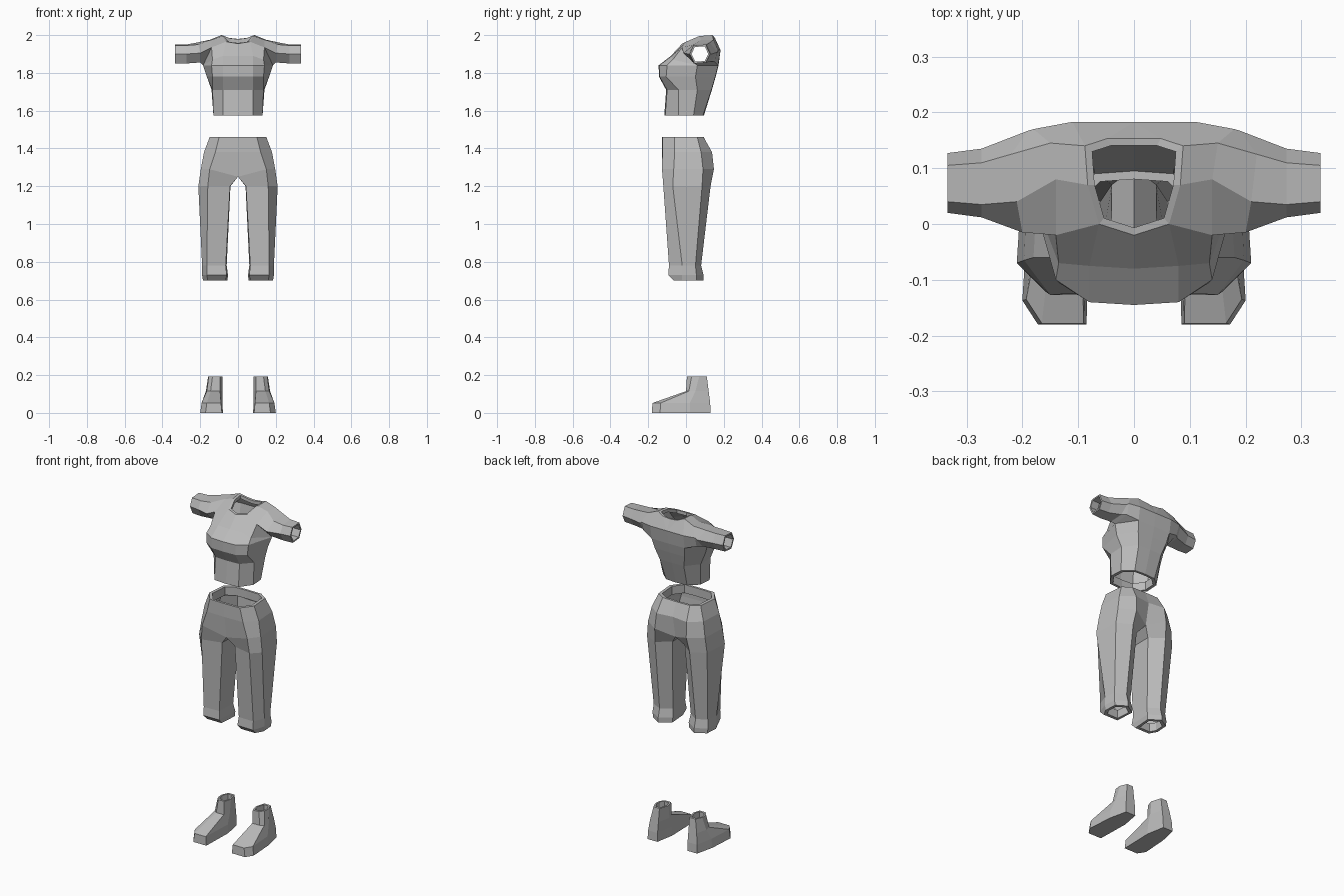
import bpy
import bmesh
from mathutils import Vector

default_cube = bpy.data.objects.get("Cube")
if default_cube:
    bpy.data.objects.remove(default_cube, do_unlink=True)

fabric = bpy.data.materials.new("plain_grey_fabric")
fabric.use_nodes = True
fabric.diffuse_color = (0.5, 0.5, 0.5, 1)
fabric.node_tree.nodes["Principled BSDF"].inputs["Base Color"].default_value = (0.5, 0.5, 0.5, 1)


def ring(bm, points, z=None):
    """Add one row of vertices; flat rows share a height z."""
    return [bm.verts.new(p if len(p) == 3 else (p[0], p[1], z)) for p in points]


def bridge(bm, lower, upper, closed=False):
    """Join two rows of equal length with quads."""
    count = len(lower)
    for i in range(count if closed else count - 1):
        j = (i + 1) % count
        bm.faces.new((lower[i], lower[j], upper[j], upper[i]))


def hem(bm, edge, centre, scale, depth, closed=False):
    """Fold an open edge inward, then run it a little way inside."""
    centre, depth = Vector(centre), Vector(depth)
    folded = [centre + (v.co - centre) * scale for v in edge]
    rim = ring(bm, [tuple(p) for p in folded])
    inside = ring(bm, [tuple(p + depth) for p in folded])
    bridge(bm, edge, rim, closed)
    bridge(bm, rim, inside, closed)


def finish(bm, name, mirrored=False):
    """Turn the bmesh into a flat-shaded object."""
    bmesh.ops.recalc_face_normals(bm, faces=bm.faces[:])
    mesh = bpy.data.meshes.new(name)
    bm.to_mesh(mesh)
    bm.free()
    mesh.materials.append(fabric)
    obj = bpy.data.objects.new(name, mesh)
    bpy.context.collection.objects.link(obj)
    if mirrored:
        mirror = obj.modifiers.new("other_half", 'MIRROR')
        mirror.use_clip = True
        mirror.merge_threshold = 0.001
    return obj


def make_shirt():
    bm = bmesh.new()

    # Body rows, running from front centre round the side to back centre
    bottom = ring(bm, [(0, -.115), (.08, -.11), (.13, -.04), (.125, .04), (.07, .09), (0, .095)], 1.575)
    waist = ring(bm, [(0, -.105), (.08, -.1), (.135, -.04), (.14, .06), (.08, .135), (0, .137)], 1.71)
    under_bust = ring(bm, [(0, -.143), (.08, -.14), (.135, -.105), (.165, .05), (.1, .155), (0, .157)], 1.78)
    bust = ring(bm, [(0, -.145), (.08, -.14), (.14, -.1), (.185, .06), (.11, .17), (0, .172)], 1.84)
    for low, high in ((bottom, waist), (waist, under_bust), (under_bust, bust)):
        bridge(bm, low, high)

    # Chest up to the front of the neck
    chest = ring(bm, [(0, -.08, 1.89), (.08, -.075, 1.89), (.135, -.07, 1.87)])
    collar = ring(bm, [(0, -.02, 1.955), (.063, 0, 1.965), (.14, -.02, 1.935)])
    bridge(bm, bust[:3], chest)
    bridge(bm, chest, collar)

    # Shoulder, neck and upper back
    top_front, top_back, arm_back, arm_low = ring(
        bm, [(.14, .08, 1.975), (.15, .145, 1.975), (.18, .17, 1.92), (.175, .15, 1.86)])
    neck_side, neck_corner, neck_back, nape = ring(
        bm, [(.083, .07, 1.995), (.088, .14, 2), (.048, .153, 1.985), (0, .153, 1.98)])
    back, spine = ring(bm, [(.11, .183), (0, .183)], 1.92)
    armpit, front = bust[3], collar[2]
    for face in (
        (armpit, bust[2], chest[2]), (armpit, chest[2], front),
        (collar[1], front, top_front, neck_side),
        (neck_side, top_front, top_back, neck_corner),
        (neck_corner, top_back, arm_back, back),
        (back, arm_back, arm_low, bust[4]), (bust[4], arm_low, armpit),
        (bust[4], bust[5], spine, back),
        (back, spine, neck_back, neck_corner), (spine, nape, neck_back),
    ):
        bm.faces.new(face)

    # Six-sided sleeve
    armhole = [armpit, front, top_front, top_back, arm_back, arm_low]
    upper = ring(bm, [(.2, .04, 1.855), (.2, -.015, 1.905), (.21, .04, 1.95),
                      (.22, .125, 1.96), (.19, .167, 1.91), (.2, .13, 1.86)])
    section = [(.045, 1.85), (.02, 1.9), (.04, 1.945), (.105, 1.95), (.127, 1.9), (.105, 1.855)]
    middle = ring(bm, [(.273, .074 + (y - .074) * 1.15, z) for y, z in section])
    cuff = ring(bm, [(.334, y, z) for y, z in section])
    for inner, outer in ((armhole, upper), (upper, middle), (middle, cuff)):
        bridge(bm, inner, outer, True)

    # Folded edges
    hem(bm, cuff, (.334, .074, 1.9), .82, (-.05, 0, 0), True)
    hem(bm, bottom, (0, -.01, 1.575), .86, (0, 0, .05))
    neck = [collar[0], collar[1], neck_side, neck_corner, neck_back, nape]
    hem(bm, neck, (0, .07, 1.97), .85, (0, 0, -.02))
    finish(bm, "shirt", True)


def make_trousers():
    bm = bmesh.new()

    # Seat rows, running from front centre round the side to back centre
    waist = ring(bm, [(0, -.127), (.1, -.125), (.15, -.06), (.14, .06), (.09, .093), (0, .095)], 1.46)
    hip = ring(bm, [(0, -.128), (.12, -.125), (.18, -.06), (.172, .08), (.1, .138), (0, .125)], 1.38)
    seat = ring(bm, [(0, -.11, 1.25), (.15, -.127), (.197, -.065), (.19, .09), (.105, .148), (0, .1, 1.25)], 1.29)
    bridge(bm, waist, hip)
    bridge(bm, hip, seat)

    # Leg rows start and end on the inseam
    thigh = ring(bm, [(.042, -.09), (.16, -.12), (.21, -.07), (.2, .085), (.115, .13), (.04, .07)], 1.2)
    shin = ring(bm, [(.065, -.085), (.165, -.09), (.19, -.02), (.18, .05), (.12, .08), (.06, .04)], .78)
    flare = ring(bm, [(.06, -.092), (.165, -.094), (.19, -.02), (.185, .055), (.12, .093), (.053, .05)], .73)
    ankle = ring(bm, [(.065, -.065), (.16, -.065), (.185, -.02), (.18, .055), (.12, .093), (.056, .05)], .7)
    bridge(bm, seat, thigh)
    bm.faces.new((seat[0], thigh[0], thigh[-1], seat[-1]))
    for high, low in ((thigh, shin), (shin, flare), (flare, ankle)):
        bridge(bm, high, low, True)

    # Folded edges
    hem(bm, waist, (0, -.015, 1.46), .88, (0, 0, -.05))
    hem(bm, ankle, (.12, .01, .7), .75, (0, 0, .05), True)
    finish(bm, "trousers", True)


def make_shoe(name, side):
    bm = bmesh.new()

    # Rows run from inner toe past the outer side and heel to the inner side
    sole = ring(bm, [(.085, -.18), (.172, -.18), (.2, -.137), (.19, .02), (.165, .13), (.1, .13), (.08, .02)], 0)
    upper = ring(bm, [(.09, -.178), (.165, -.178), (.193, -.135), (.183, .02), (.163, .128), (.1, .128), (.082, .02)], .052)
    ankle = ring(bm, [(.095, 0), (.145, 0), (.165, .015), (.17, .05), (.155, .12), (.1, .12), (.082, .04)], .115)
    top = ring(bm, [(.095, .005), (.135, .005), (.155, .03), (.158, .07), (.14, .11), (.1, .11), (.082, .05)], .193)
    bm.faces.new(sole)
    for low, high in ((sole, upper), (upper, ankle), (ankle, top)):
        bridge(bm, low, high, True)
    hem(bm, top, (.12, .055, .193), .75, (0, 0, -.1), True)

    for vert in bm.verts:
        vert.co.x *= side
    finish(bm, name)


make_shirt()
make_trousers()
for shoe_name, shoe_side in (("left_shoe", 1), ("right_shoe", -1)):
    make_shoe(shoe_name, shoe_side)
